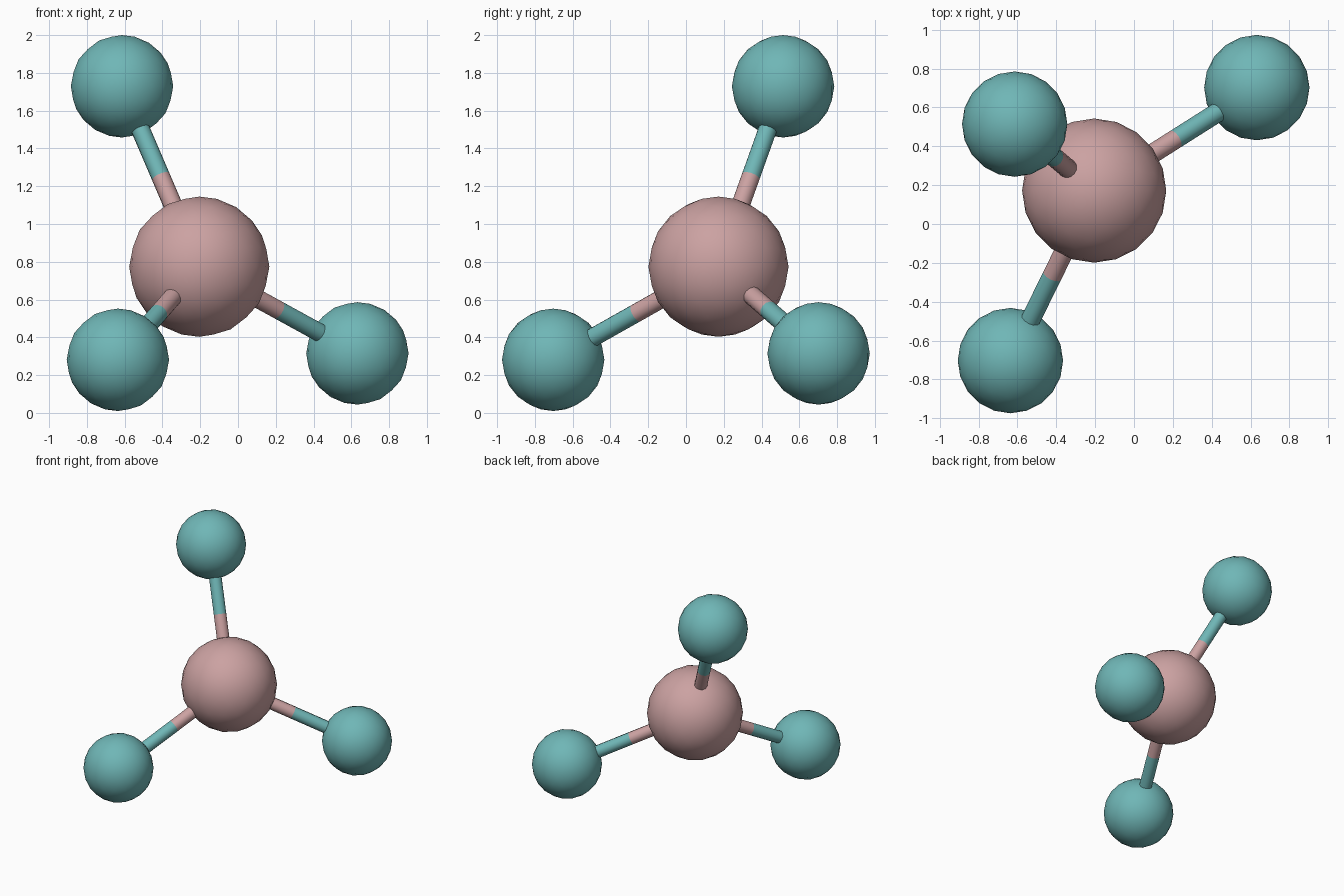
import bpy
from mathutils import Vector

if "Cube" in bpy.data.objects:
    bpy.data.objects.remove(bpy.data.objects["Cube"])


def material(name, rgb):
    m = bpy.data.materials.new(name)
    m.diffuse_color = (*rgb, 1)
    m.use_nodes = True
    m.node_tree.nodes["Principled BSDF"].inputs["Base Color"].default_value = m.diffuse_color
    return m


pink = material("dusty_pink", (0.60, 0.36, 0.36))
teal = material("teal", (0.16, 0.47, 0.47))


def finish(name, mat):
    ob = bpy.context.object
    ob.name = name
    ob.data.materials.append(mat)
    bpy.ops.object.shade_smooth_by_angle(angle=0.9)


def ball(name, centre, radius, mat):
    bpy.ops.mesh.primitive_ico_sphere_add(subdivisions=3, radius=radius, location=centre)
    finish(name, mat)


def rod(name, a, b, mat):
    d = b - a
    bpy.ops.mesh.primitive_cylinder_add(
        vertices=12, radius=0.05, depth=d.length, location=(a + b) / 2,
        rotation=d.to_track_quat('Z', 'Y').to_euler())
    finish(name, mat)


# Central ball
core = Vector((-0.205, 0.172, 0.774))
ball("centre_ball", core, 0.371, pink)

# Three outer balls, each on a two-coloured rod split at its midpoint
outer = {
    "upper": Vector((-0.614, 0.514, 1.729)),
    "right": Vector((0.632, 0.702, 0.315)),
    "front": Vector((-0.636, -0.703, 0.281)),
}
for name, pos in outer.items():
    ball(name + "_ball", pos, 0.271, teal)
    middle = (core + pos) / 2
    rod(name + "_inner_rod", core, middle, pink)
    rod(name + "_outer_rod", middle, pos, teal)
